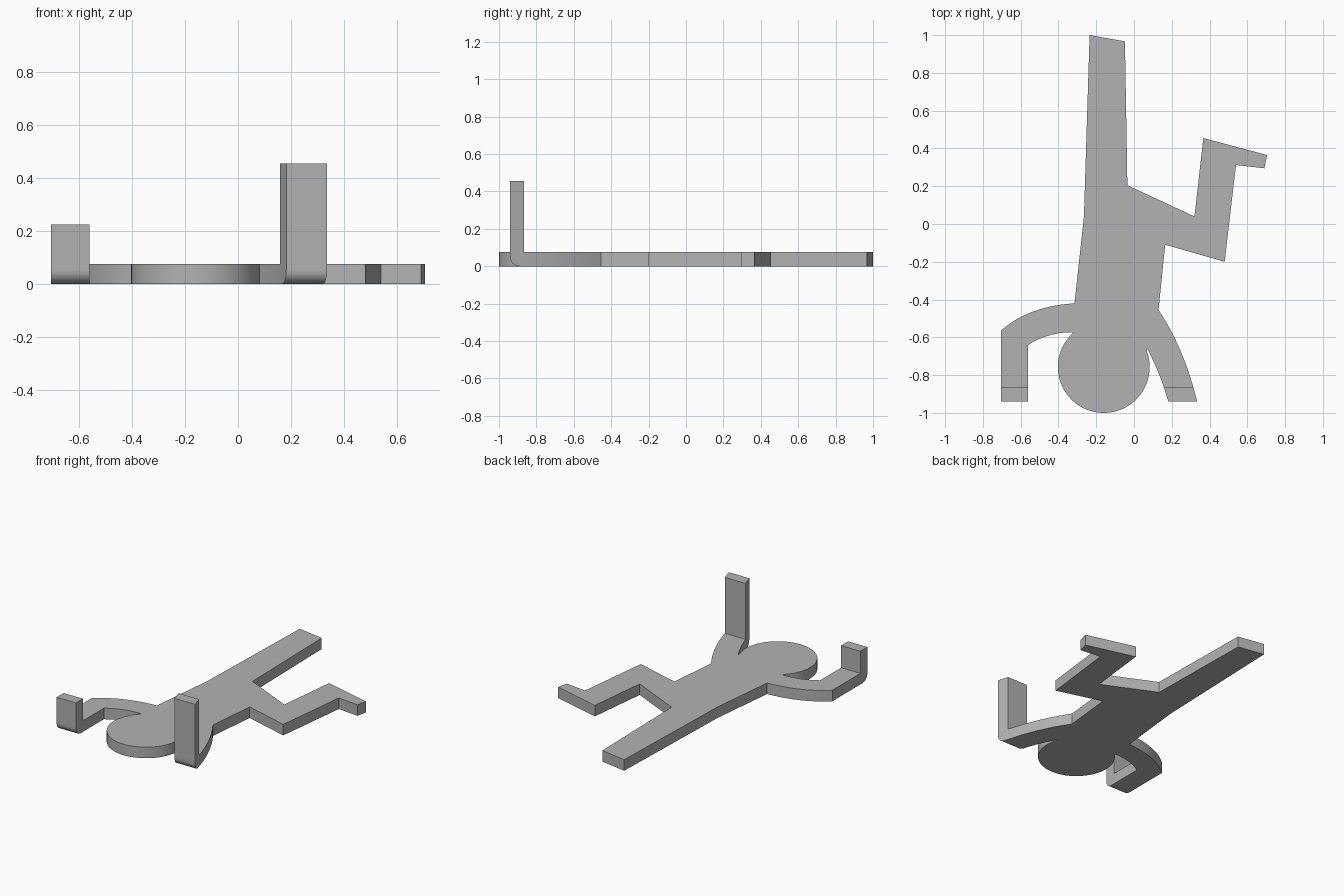
import bpy, bmesh, math
from mathutils import Vector

default = bpy.data.objects.get("Cube")
if default:
    bpy.data.objects.remove(default, do_unlink=True)

THICK = 0.075
FRONT, BEND = -0.94, -0.865      # front and back of the upturned hands

grey = bpy.data.materials.new("plain grey")
grey.use_nodes = True
colour = (0.45, 0.45, 0.45, 1)
grey.diffuse_color = colour
grey.node_tree.nodes["Principled BSDF"].inputs["Base Color"].default_value = colour


def curve(a, ctrl, b, n=12):
    """Quadratic curve from a to b, both ends included."""
    a, c, b = Vector(a), Vector(ctrl), Vector(b)
    return [tuple(a * (1 - t) ** 2 + c * 2 * t * (1 - t) + b * t * t)
            for t in (i / n for i in range(n + 1))]


def arc(cx, cy, r, start, end, n=56):
    angles = (math.radians(start + (end - start) * i / n) for i in range(n + 1))
    return [(cx + r * math.cos(a), cy + r * math.sin(a)) for a in angles]


# Clockwise silhouette, stopping where the hands bend up
straight_leg = [(-0.265, 0.04), (-0.235, 1.0), (-0.048, 0.967), (-0.035, 0.205)]
bent_leg = [(0.32, 0.04), (0.367, 0.455), (0.705, 0.365), (0.69, 0.295),
            (0.54, 0.312), (0.48, -0.2), (0.165, -0.11)]
left_arm_outer = curve((0.13, -0.455), (0.25, -0.635), (0.314, BEND))
left_arm_inner = curve((0.158, BEND), (0.125, -0.765), (0.07, -0.66))
head = arc(-0.16, -0.757, 0.243, 20, -228)
right_arm_inner = curve((-0.33, -0.573), (-0.46, -0.575), (-0.56, -0.64)) + [(-0.56, BEND)]
right_arm_outer = [(-0.705, BEND)] + curve((-0.705, -0.565), (-0.56, -0.435), (-0.315, -0.42))
outline = (straight_leg + bent_leg + left_arm_outer + left_arm_inner + head
           + right_arm_inner + right_arm_outer)

bm = bmesh.new()
verts = [bm.verts.new((x, y, 0)) for x, y in outline]
bm.faces.new(verts)


# Hand footprints share the wrist edge with the body
def wrist(x):
    return min(verts, key=lambda v: (v.co - Vector((x, BEND, 0))).length)


hands = [(0.314, 0.158, 0.335, 0.182, 0.455), (-0.56, -0.705, -0.56, -0.705, 0.225)]
for back_a, back_b, front_a, front_b, height in hands:
    tips = [bm.verts.new((x, FRONT, 0)) for x in (front_a, front_b)]
    bm.faces.new((wrist(back_a), tips[0], tips[1], wrist(back_b)))


def raise_faces(faces, dz):
    result = bmesh.ops.extrude_face_region(bm, geom=faces)["geom"]
    moved = [g for g in result if isinstance(g, bmesh.types.BMVert)]
    bmesh.ops.translate(bm, vec=(0, 0, dz), verts=moved)
    return [g for g in result if isinstance(g, bmesh.types.BMFace)]


# Thicken the whole figure, then turn the hands up
tops = raise_faces(bm.faces[:], THICK)
hand_tops = [f for f in tops if len(f.verts) == 4]
for face in hand_tops:
    height = hands[0][4] if face.calc_center_median().x > 0 else hands[1][4]
    raise_faces([face], height - THICK)
bmesh.ops.recalc_face_normals(bm, faces=bm.faces[:])

# Round the lower front edge of each hand
bends = [e for e in bm.edges
         if all(abs(v.co.y - FRONT) < 1e-5 and abs(v.co.z) < 1e-5 for v in e.verts)]
bmesh.ops.bevel(bm, geom=bends, offset=0.05, segments=8, profile=0.5, affect="EDGES")

mesh = bpy.data.meshes.new("figure")
bm.to_mesh(mesh)
bm.free()
mesh.materials.append(grey)
figure = bpy.data.objects.new("flat_figure", mesh)
bpy.context.collection.objects.link(figure)

bpy.ops.object.select_all(action="DESELECT")
figure.select_set(True)
bpy.context.view_layer.objects.active = figure
bpy.ops.object.shade_smooth_by_angle(angle=math.radians(25))
